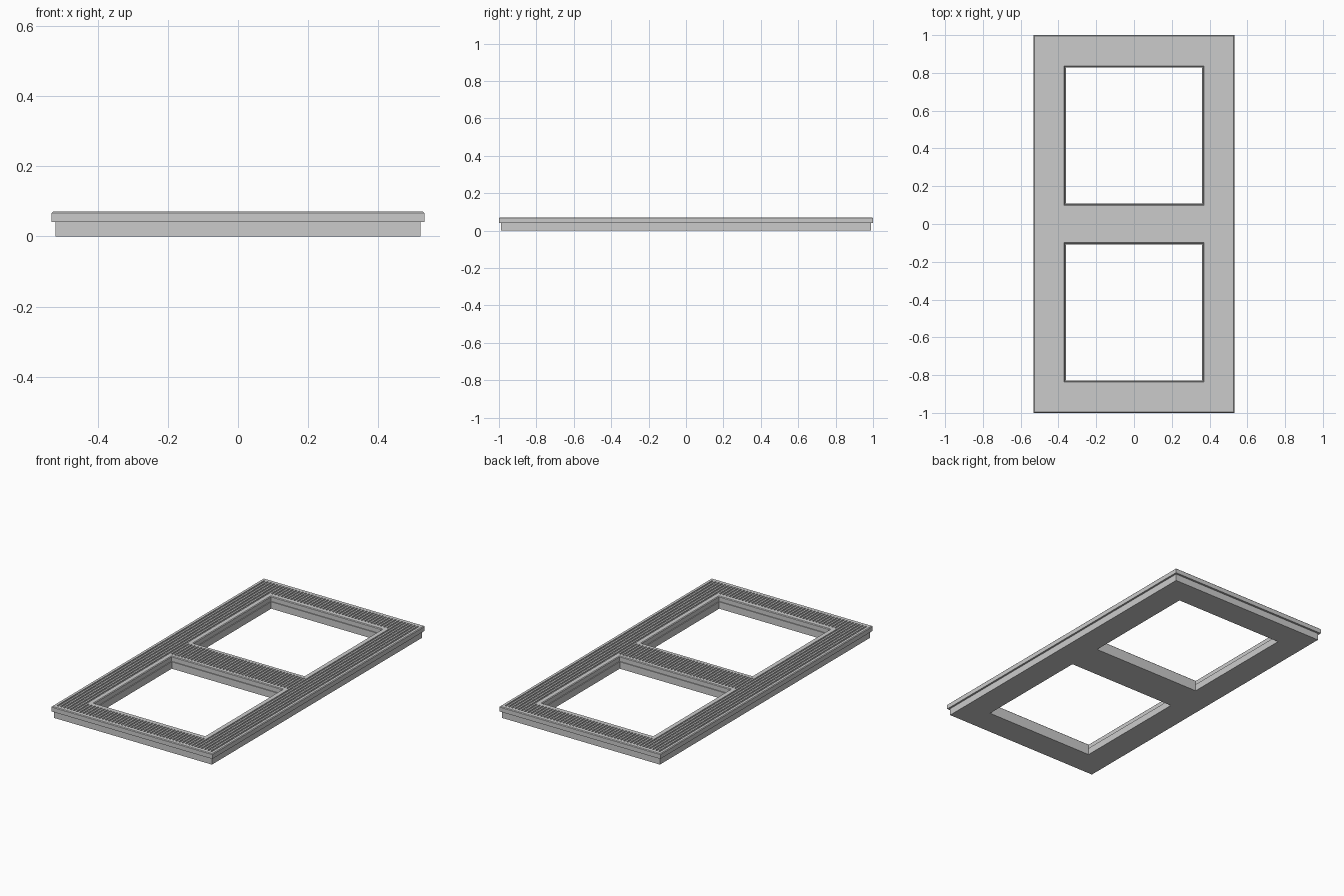
import bpy, bmesh

if "Cube" in bpy.data.objects:
    bpy.data.objects.remove(bpy.data.objects["Cube"])

# Each layer: z, outer half width, outer half length, hole half width, hole inner y, hole outer y
LAYERS = [
    (0.000, 0.520, 0.988, 0.361, 0.108, 0.828),   # base plinth
    (0.041, 0.520, 0.988, 0.361, 0.108, 0.828),
    (0.041, 0.531, 1.000, 0.366, 0.103, 0.833),   # overhanging top slab
    (0.067, 0.531, 1.000, 0.366, 0.103, 0.833),
    (0.071, 0.527, 0.996, 0.370, 0.099, 0.837),   # chamfered top edge
]


def make_object(name, bm):
    bmesh.ops.recalc_face_normals(bm, faces=bm.faces)
    me = bpy.data.meshes.new(name)
    bm.to_mesh(me)
    bm.free()
    ob = bpy.data.objects.new(name, me)
    bpy.context.collection.objects.link(ob)
    return ob


def add_box(bm, x0, x1, y0, y1, z0, z1):
    v = bmesh.ops.create_cube(bm, size=1)["verts"]
    for p in v:
        p.co.x = x1 if p.co.x > 0 else x0
        p.co.y = y1 if p.co.y > 0 else y0
        p.co.z = z1 if p.co.z > 0 else z0


# Stepped frame with two square openings, as stacked rings of a 3 x 5 cell grid
bm = bmesh.new()
grid = []
for z, hx, hy, a, b, c in LAYERS:
    grid.append([[bm.verts.new((x, y, z)) for y in (-hy, -c, -b, b, c, hy)]
                 for x in (-hx, -a, a, hx)])


def solid(i, j):
    return 0 <= i < 3 and 0 <= j < 5 and not (i == 1 and j in (1, 3))


for i in range(3):
    for j in range(5):
        if not solid(i, j):
            continue
        corners = [(i, j), (i + 1, j), (i + 1, j + 1), (i, j + 1)]
        for g in (grid[0], grid[-1]):
            bm.faces.new([g[p][q] for p, q in corners])
        neighbours = [(i, j - 1), (i + 1, j), (i, j + 1), (i - 1, j)]
        for k, n in enumerate(neighbours):
            if solid(*n):
                continue
            (p, q), (r, s) = corners[k], corners[(k + 1) % 4]
            for lo, hi in zip(grid, grid[1:]):
                bm.faces.new([lo[p][q], lo[r][s], hi[r][s], hi[p][q]])
frame = make_object("grooved_frame", bm)

# Fine parallel grooves: full length on the stiles, short on the three rails
PITCH, WIDTH, DEPTH = 0.0211, 0.010, 0.005
bm = bmesh.new()
for n in range(-24, 25):
    x = n * PITCH
    if abs(x) > 0.385:
        spans = [(-0.975, 0.975)]
    else:
        spans = [(-0.975, -0.862), (-0.08, 0.08), (0.862, 0.975)]
    for y0, y1 in spans:
        add_box(bm, x - WIDTH / 2, x + WIDTH / 2, y0, y1, 0.071 - DEPTH, 0.09)
cutter = make_object("groove_cutter", bm)
cutter.hide_render = True

mod = frame.modifiers.new("grooves", "BOOLEAN")
mod.operation = "DIFFERENCE"
mod.solver = "EXACT"
mod.object = cutter
bpy.context.view_layer.objects.active = frame
bpy.ops.object.modifier_apply(modifier=mod.name)
bpy.data.objects.remove(cutter, do_unlink=True)
